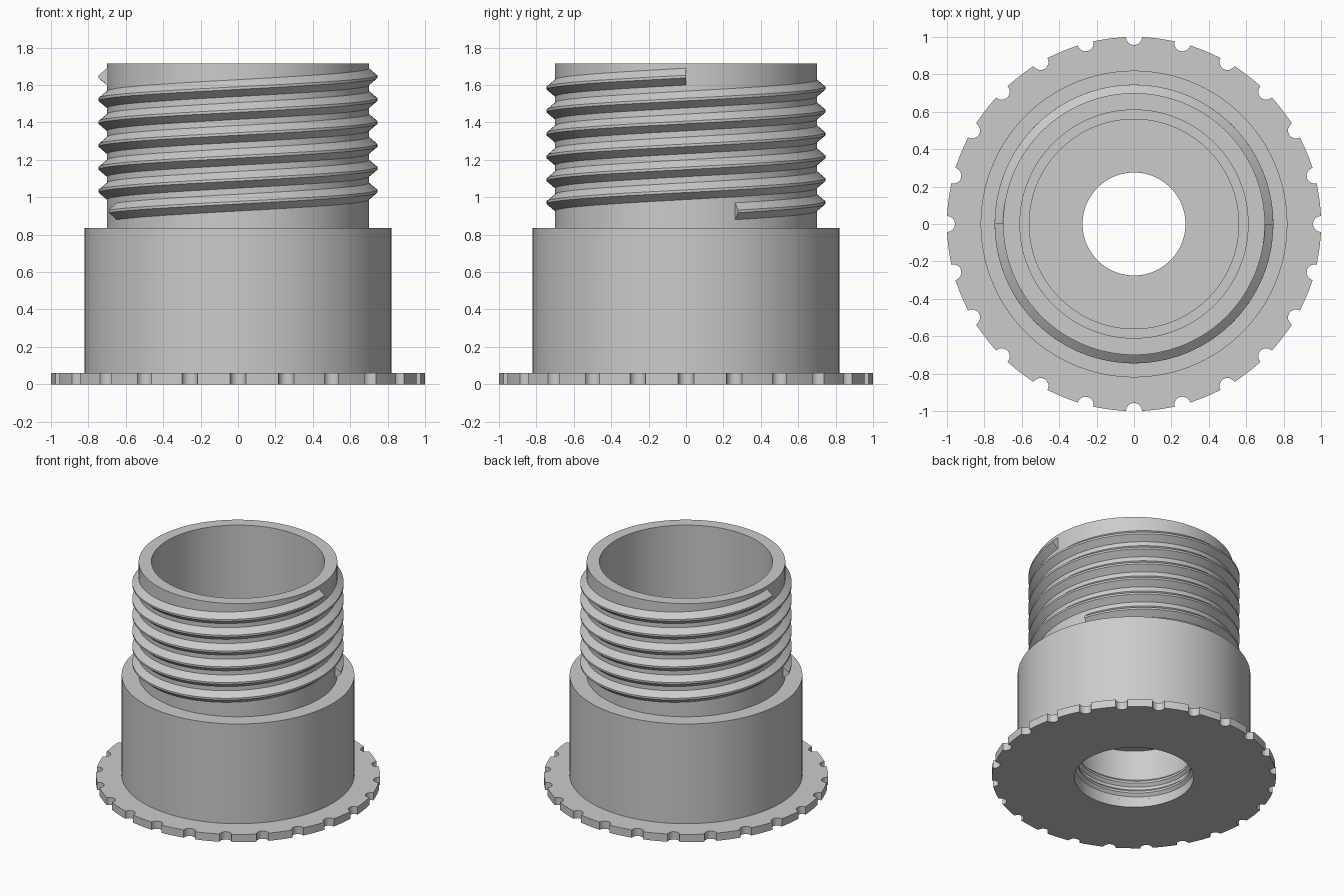
import bpy
import bmesh
from math import sin, cos, pi, radians

cube = bpy.data.objects.get("Cube")
if cube:
    bpy.data.objects.remove(cube, do_unlink=True)

SEG = 120

grey = bpy.data.materials.new("plain_grey")
grey.use_nodes = True
colour = (0.6, 0.6, 0.6, 1)
grey.diffuse_color = colour
grey.node_tree.nodes["Principled BSDF"].inputs["Base Color"].default_value = colour


def ring_mesh(name, rings, closed):
    """Skin a row of equal closed cross-sections; cap the ends if not closed."""
    bm = bmesh.new()
    loops = [[bm.verts.new(p) for p in ring] for ring in rings]
    n = len(loops[0])
    pairs = list(zip(loops, loops[1:]))
    if closed:
        pairs.append((loops[-1], loops[0]))
    for a, b in pairs:
        for i in range(n):
            j = (i + 1) % n
            bm.faces.new((a[i], a[j], b[j], b[i]))
    if not closed:
        bm.faces.new(loops[0])
        bm.faces.new(loops[-1])
    bmesh.ops.recalc_face_normals(bm, faces=bm.faces)
    mesh = bpy.data.meshes.new(name)
    bm.to_mesh(mesh)
    bm.free()
    mesh.materials.append(grey)
    obj = bpy.data.objects.new(name, mesh)
    bpy.context.collection.objects.link(obj)
    bpy.ops.object.select_all(action="DESELECT")
    obj.select_set(True)
    bpy.context.view_layer.objects.active = obj
    bpy.ops.object.shade_smooth_by_angle(angle=radians(25))
    return obj


def section(profile, angle, lift=0):
    return [(r * cos(angle), r * sin(angle), z + lift) for r, z in profile]


def lathe(name, profile):
    return ring_mesh(name, [section(profile, 2 * pi * i / SEG) for i in range(SEG)], True)


def helix(name, profile, start, end, pitch, end_z):
    """Sweep a ridge profile along a right-handed helix that ends at end_z."""
    steps = int((end - start) / (2 * pi) * SEG)
    rings = []
    for i in range(steps + 1):
        a = start + (end - start) * i / steps
        rings.append(section(profile, a, end_z - (end - a) / (2 * pi) * pitch))
    return ring_mesh(name, rings, False)


# Hollow body: wide collar, threaded neck, stepped upper cup and lower socket
lathe("body", [(0.82, 0.06), (0.82, 0.835), (0.70, 0.835), (0.70, 1.715),
               (0.61, 1.715), (0.61, 0.9), (0.56, 0.9), (0.56, 0.52),
               (0.275, 0.52), (0.275, 0.455), (0.42, 0.455), (0.42, 0.06)])

# Base flange with round grip notches along the rim
NOTCHES, NOTCH_R = 24, 0.043
outline = []
step = 2 * pi / NOTCHES
for k in range(NOTCHES):
    mid = k * step
    for i in range(9):
        t = pi * i / 8
        x, y = 1 - NOTCH_R * sin(t), -NOTCH_R * cos(t)
        outline.append((x * cos(mid) - y * sin(mid), x * sin(mid) + y * cos(mid)))
    for i in range(1, 6):
        a = mid + NOTCH_R + (step - 2 * NOTCH_R) * i / 6
        outline.append((cos(a), sin(a)))
flange_rings = []
for x, y in outline:
    f = 0.42 / (x * x + y * y) ** 0.5
    flange_rings.append([(x, y, 0), (x, y, 0.06), (x * f, y * f, 0.06), (x * f, y * f, 0)])
ring_mesh("base_flange", flange_rings, True)

# Two-start outer thread on the neck
ridge = [(0.69, -0.047), (0.70, -0.045), (0.745, -0.007),
         (0.745, 0.007), (0.70, 0.045), (0.69, 0.047)]
for name, turn in (("outer_thread_left", 0), ("outer_thread_right", pi)):
    helix(name, ridge, turn + radians(22), turn + 6 * pi, 0.245, 1.645)

# Fine inner thread in the lower socket
inner = [(0.43, -0.03), (0.42, -0.028), (0.40, -0.008),
         (0.40, 0.008), (0.42, 0.028), (0.43, 0.03)]
helix("socket_thread", inner, 0, 4 * pi, 0.08, 0.22)
